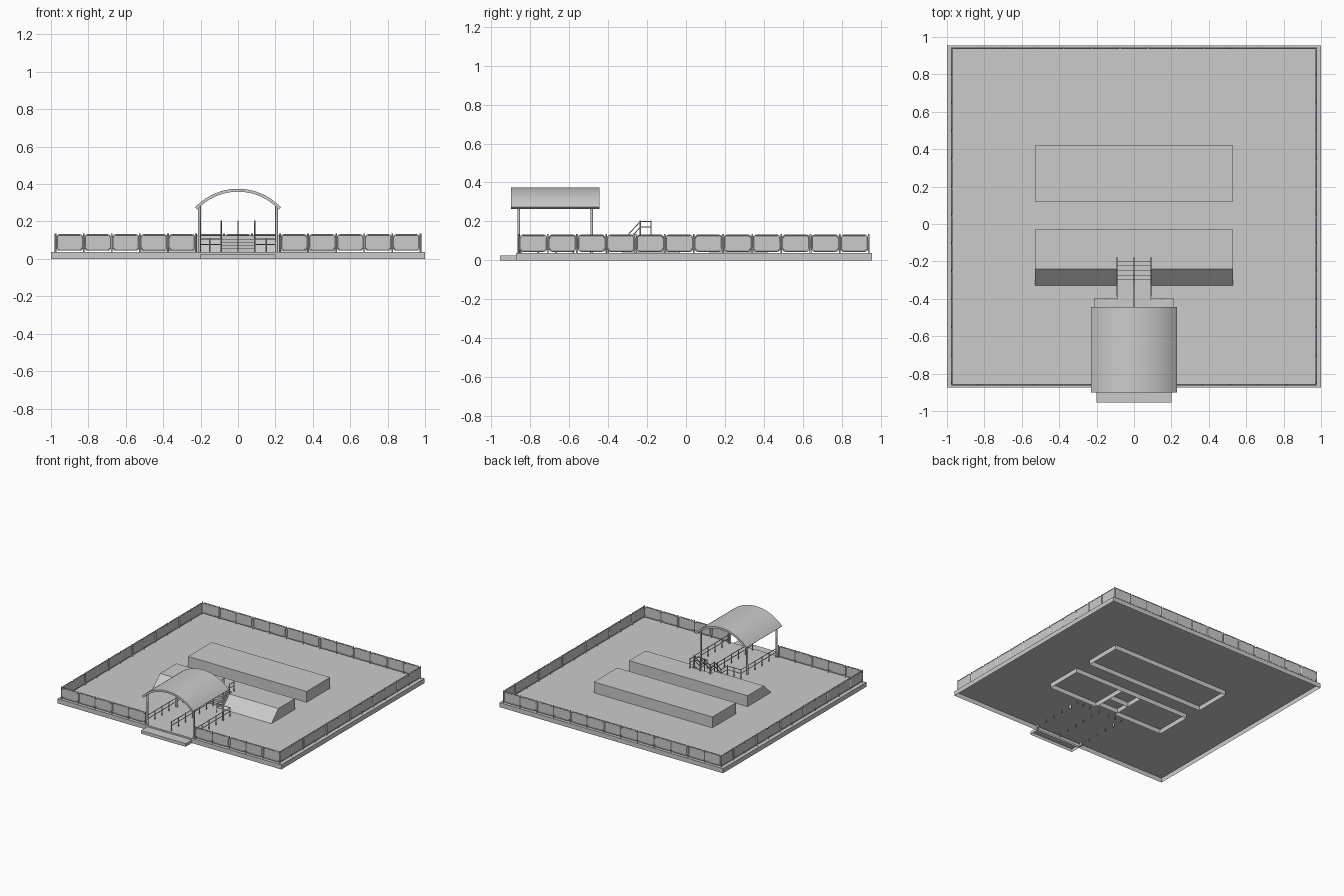
import bpy, bmesh, math
from mathutils import Vector

cube = bpy.data.objects.get("Cube")
if cube:
    bpy.data.objects.remove(cube, do_unlink=True)

GREY = (0.6, 0.6, 0.6, 1)
grey = bpy.data.materials.new("light_grey")
grey.use_nodes = True
grey.diffuse_color = GREY
shader = next(n for n in grey.node_tree.nodes if n.type == 'BSDF_PRINCIPLED')
shader.inputs["Base Color"].default_value = GREY

DECK = 0.037     # top of the base slab
TOP = 0.125      # top of the raised beds
PITCH = 0.15     # fence post spacing


def add(name, data):
    ob = bpy.data.objects.new(name, data)
    bpy.context.collection.objects.link(ob)
    data.materials.append(grey)
    return ob


def prism(name, profile, lo, hi, axis='x'):
    """Extrude a closed side profile along x or y, leaving the ground side open."""
    bm = bmesh.new()
    rings = []
    for t in (lo, hi):
        rings.append([bm.verts.new((t, a, z) if axis == 'x' else (a, t, z))
                      for a, z in profile])
    n = len(profile)
    for ring in rings:
        bm.faces.new(ring)
    for i in range(n):
        j = (i + 1) % n
        if profile[i][1] == 0 and profile[j][1] == 0:
            continue
        bm.faces.new((rings[0][i], rings[0][j], rings[1][j], rings[1][i]))
    bmesh.ops.recalc_face_normals(bm, faces=bm.faces)
    me = bpy.data.meshes.new(name)
    bm.to_mesh(me)
    bm.free()
    return add(name, me)


def block(name, x0, x1, y0, y1, height):
    return prism(name, [(y0, 0), (y0, height), (y1, height), (y1, 0)], x0, x1)


def tubes(name, paths, radius, closed=False):
    """Round bars along point lists, all in one object."""
    cu = bpy.data.curves.new(name, 'CURVE')
    cu.dimensions = '3D'
    cu.bevel_depth = radius
    cu.bevel_resolution = 1
    cu.use_fill_caps = True
    for path in paths:
        sp = cu.splines.new('POLY')
        sp.points.add(len(path) - 1)
        for p, co in zip(sp.points, path):
            p.co = (*co, 1)
        sp.use_cyclic_u = closed
        sp.use_smooth = True
    return add(name, cu)


# Base slab and entrance step
block("base_slab", -1, 1, -0.875, 0.955, DECK)
block("entrance_step", -0.2, 0.2, -0.955, -0.86, 0.025)

# Raised beds: plain one behind, sloped one in front with a notch for the stairs
block("back_bed", -0.53, 0.53, 0.12, 0.42, TOP)
slope = [(-0.33, 0), (-0.33, DECK), (-0.24, TOP), (-0.03, TOP), (-0.03, 0)]
prism("front_bed_right", slope, -0.53, -0.09)
prism("front_bed_left", slope, 0.09, 0.53)
block("front_bed_middle", -0.09, 0.09, -0.178, -0.03, TOP)

# Stairs
steps = [(-0.30, 0)]
count, tread = 5, 0.025
for i in range(count):
    z = DECK + (TOP - DECK) * (i + 1) / count
    y = -0.30 + i * tread
    steps += [(y, z), (y + tread, z)]
steps.append((steps[-1][0], 0))
prism("stairs", steps, -0.09, 0.09)

# Fence: posts, rounded frames and solid panels along each run
posts, frames = [], []
panels = bmesh.new()


def fence_run(start, direction, bays):
    s, d = Vector((*start, 0)), Vector((*direction, 0))
    up = Vector((0, 0, 1))
    for i in range(bays + 1):
        p = s + d * PITCH * i
        posts.append([p + up * DECK, p + up * 0.135])
    for i in range(bays):
        mid = s + d * PITCH * (i + 0.5) + up * 0.088
        hw, hh, r = PITCH / 2 - 0.006, 0.041, 0.016
        ring = []
        for q, (sx, sz) in enumerate(((1, 1), (-1, 1), (-1, -1), (1, -1))):
            for k in range(4):
                a = math.pi / 2 * (q + k / 3)
                ring.append(mid + d * (sx * (hw - r) + r * math.cos(a))
                            + up * (sz * (hh - r) + r * math.sin(a)))
        frames.append(ring)
        side = d.cross(up) * 0.002
        front = [panels.verts.new(p + side) for p in ring]
        back = [panels.verts.new(p - side) for p in ring]
        panels.faces.new(front)
        panels.faces.new(back[::-1])


fence_run((-0.975, 0.94), (1, 0), 13)
for s in (-1, 1):
    fence_run((s * 0.975, -0.86), (0, 1), 12)
    fence_run((s * 0.975, -0.86), (-s, 0), 5)
tubes("fence_posts", posts, 0.005)
tubes("fence_frames", frames, 0.004, closed=True)
bmesh.ops.recalc_face_normals(panels, faces=panels.faces)
panel_mesh = bpy.data.meshes.new("fence_panels")
panels.to_mesh(panel_mesh)
panels.free()
add("fence_panels", panel_mesh)

# Walkway railings: three rows, plus returns that lead to the stairs
rails, rail_posts = [], []
for x in (-0.21, 0, 0.21):
    for z in (0.078, 0.107):
        if x:
            inner = math.copysign(0.09, x)
            rails.append([(x, -0.86, z), (x, -0.40, z), (inner, -0.40, z), (inner, -0.32, z)])
        else:
            rails.append([(x, -0.86, z), (x, -0.32, z)])
    for i in range(6):
        y = -0.85 + i * 0.09
        rail_posts.append([(x, y, 0.01), (x, y, 0.112)])
for x in (-0.15, 0.15, -0.09, 0.09):
    rail_posts.append([(x, -0.40, 0.01), (x, -0.40, 0.112)])

# Stair handrails
for x in (-0.09, 0, 0.09):
    for drop in (0, 0.03):
        rails.append([(x, -0.32, 0.107 - drop), (x, -0.235, 0.2 - drop), (x, -0.178, 0.2 - drop)])
    for y, low, high in ((-0.32, 0.01, 0.112), (-0.235, 0.09, 0.205), (-0.18, 0.12, 0.205)):
        rail_posts.append([(x, y, low), (x, y, high)])
tubes("handrails", rails, 0.003)
tubes("handrail_posts", rail_posts, 0.004)

# Arched canopy on four posts
R, THICK, CENTRE, HALF = 0.3145, 0.016, 0.0605, math.radians(47)
SEG = 24
angles = [-HALF + 2 * HALF * i / SEG for i in range(SEG + 1)]
arch = [(R * math.sin(a), CENTRE + R * math.cos(a)) for a in angles]
arch += [((R - THICK) * math.sin(a), CENTRE + (R - THICK) * math.cos(a)) for a in reversed(angles)]
canopy = prism("canopy_roof", arch, -0.90, -0.445, axis='y')
bpy.context.view_layer.objects.active = canopy
canopy.select_set(True)
bpy.ops.object.shade_smooth_by_angle(angle=math.radians(30))
canopy.select_set(False)
tubes("canopy_posts", [[(x, y, 0.01), (x, y, 0.285)]
                       for x in (-0.207, 0.207) for y in (-0.86, -0.485)], 0.008)
